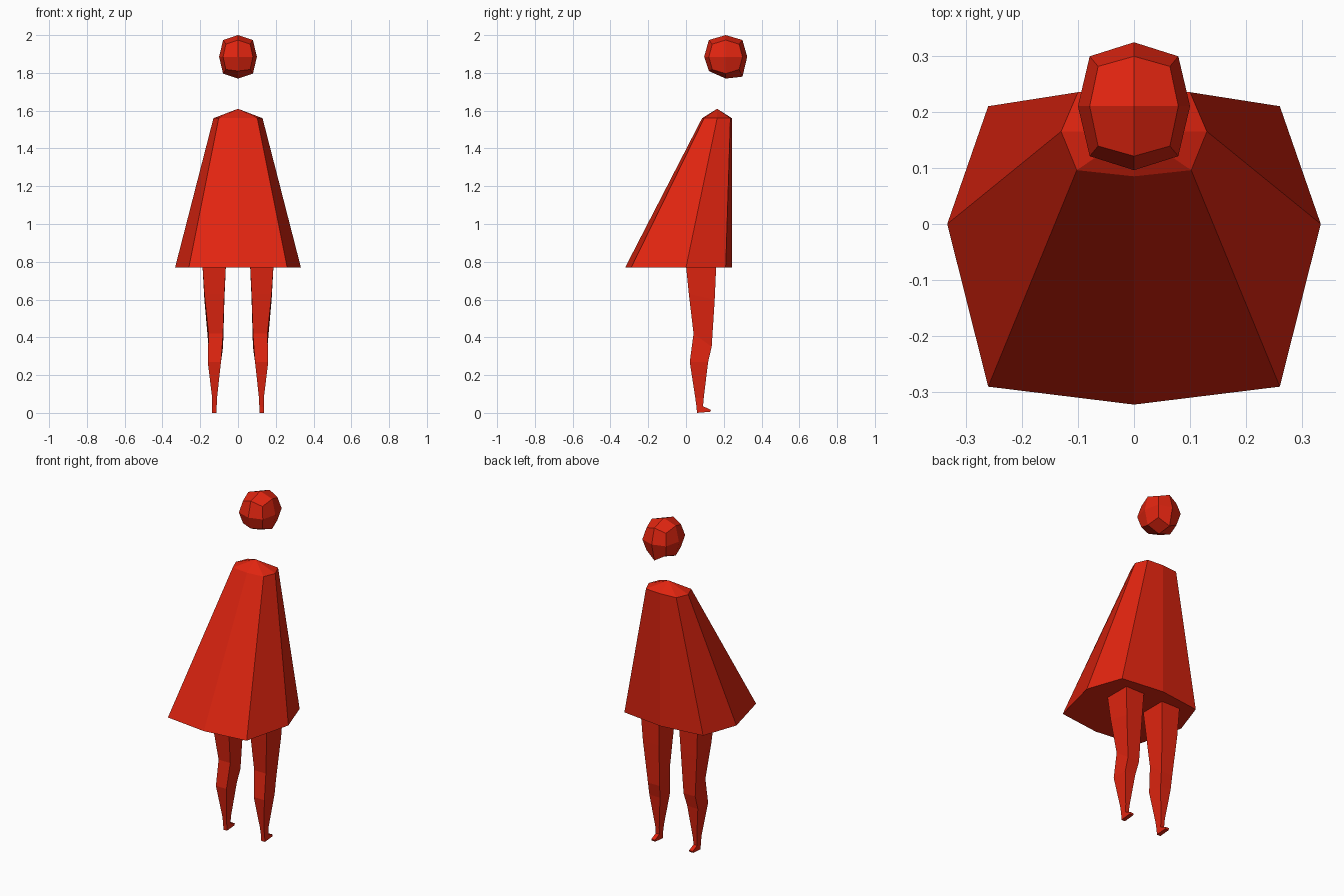
import bpy, bmesh
from mathutils import Vector

old = bpy.data.objects.get("Cube")
if old:
    bpy.data.objects.remove(old, do_unlink=True)

# Single flat colour
red = bpy.data.materials.new("bright red")
red.use_nodes = True
colour = (0.75, 0.018, 0.005, 1)
red.diffuse_color = colour
red.node_tree.nodes["Principled BSDF"].inputs["Base Color"].default_value = colour


def finish(name, bm):
    bmesh.ops.recalc_face_normals(bm, faces=bm.faces)
    mesh = bpy.data.meshes.new(name)
    bm.to_mesh(mesh)
    bm.free()
    mesh.materials.append(red)
    obj = bpy.data.objects.new(name, mesh)
    bpy.context.collection.objects.link(obj)
    return obj


def loft(bm, rings):
    """Join rings of points with quads and return the vertex rings."""
    loops = [[bm.verts.new(p) for p in ring] for ring in rings]
    for a, b in zip(loops, loops[1:]):
        n = len(a)
        for i in range(n):
            j = (i + 1) % n
            bm.faces.new((a[i], a[j], b[j], b[i]))
    return loops


def octagon(half, z):
    """Symmetric ring from the front-to-back points of its +x half."""
    left = [(-x, y, z) for x, y in reversed(half[1:-1])]
    return [(x, y, z) for x, y in half] + left


# Cloak: eight flat panels, flat hem and a low pointed top
bm = bmesh.new()
hem = [(0, -0.322), (0.26, -0.29), (0.333, 0), (0.26, 0.21), (0, 0.243)]
collar = [(0, 0.085), (0.102, 0.096), (0.13, 0.165), (0.1, 0.235), (0, 0.243)]
bottom, top = loft(bm, [octagon(hem, 0.77), octagon(collar, 1.56)])
bm.faces.new(bottom)
peak = bm.verts.new((0, 0.165, 1.61))
for i in range(8):
    bm.faces.new((top[i], top[(i + 1) % 8], peak))
finish("cloak", bm)

# Legs with feet: front y, front z, back y, back z, inner x, outer x
leg_sections = [
    (0.0, 0.78, 0.16, 0.78, 0.064, 0.188),
    (0.015, 0.63, 0.152, 0.60, 0.072, 0.178),
    (0.04, 0.42, 0.136, 0.35, 0.079, 0.156),
    (0.02, 0.27, 0.117, 0.27, 0.090, 0.160),
    (0.049, 0.08, 0.094, 0.08, 0.111, 0.137),
    (0.056, 0.03, 0.090, 0.035, 0.113, 0.137),
    (0.057, 0.015, 0.132, 0.016, 0.113, 0.137),
    (0.058, 0.0, 0.128, 0.006, 0.113, 0.137),
]
for side, name in ((1, "left_leg"), (-1, "right_leg")):
    bm = bmesh.new()
    loops = loft(bm, [
        [(side * a, fy, fz), (side * b, fy, fz), (side * b, by, bz), (side * a, by, bz)]
        for fy, fz, by, bz, a, b in leg_sections])
    bm.faces.new(loops[0])
    bm.faces.new(loops[-1])
    finish(name, bm)

# Head: a once-divided cube rounded into a faceted ball
bm = bmesh.new()
bmesh.ops.create_cube(bm, size=2)
bmesh.ops.subdivide_edges(bm, edges=bm.edges[:], cuts=1, use_grid_fill=True)
radius = {1: Vector((0.1, 0.114, 0.115)),
          2: Vector((0.079, 0.089, 0.089)),
          3: Vector((0.064, 0.071, 0.067))}
centre = Vector((0, 0.21, 1.885))
for v in bm.verts:
    sign = Vector([round(c) for c in v.co])
    r = radius[sum(abs(int(c)) for c in sign)]
    v.co = centre + Vector([s * d for s, d in zip(sign, r)])
    if sign.x == 0 and sign.y > 0 and sign.z < 0:
        v.co.z -= 0.016
    elif sign.x == 0 and sign.y < 0 and sign.z < 0:
        v.co.z += 0.014
finish("head", bm)
